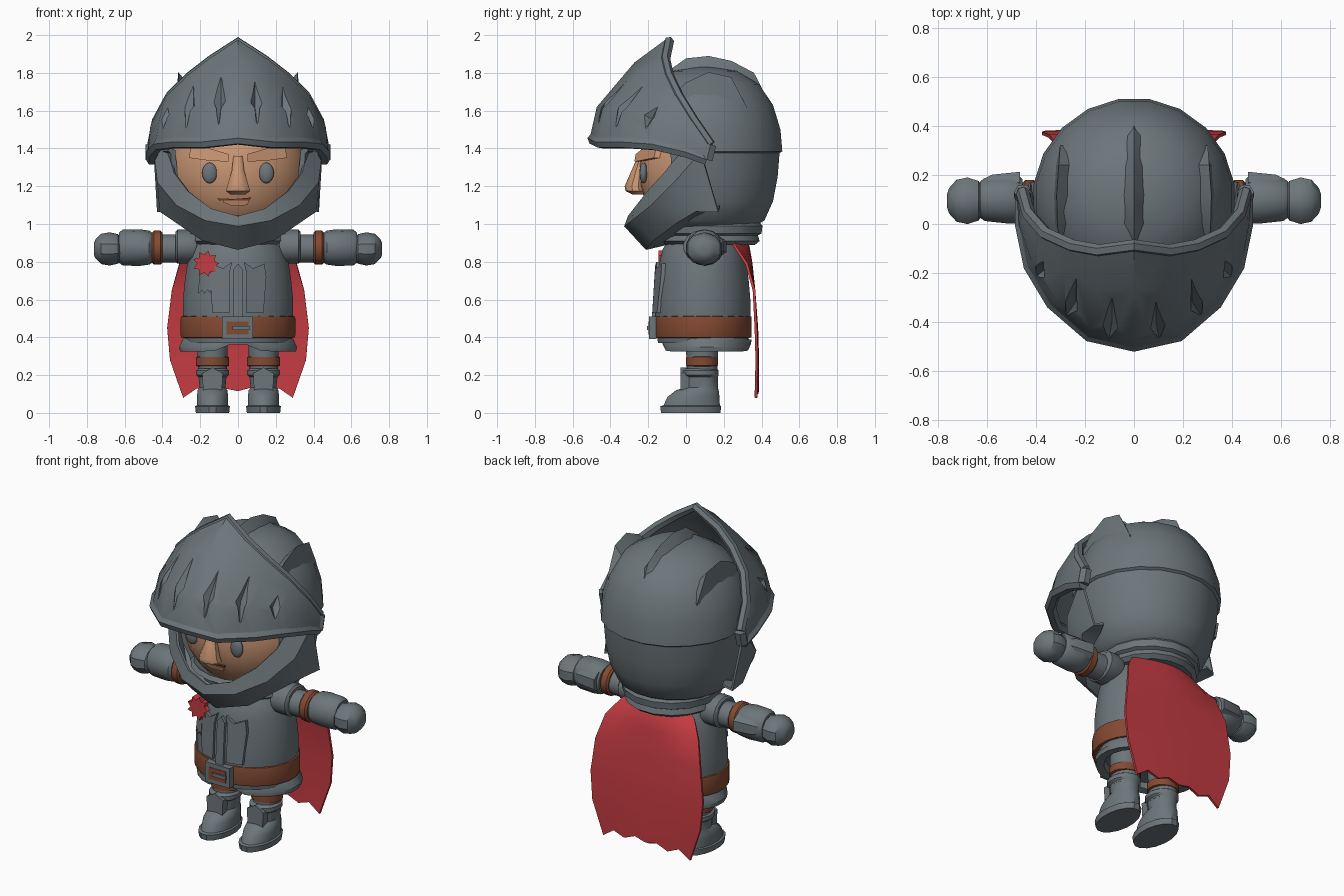
import bpy, bmesh, math
from mathutils import Vector as V

if "Cube" in bpy.data.objects:
    bpy.data.objects.remove(bpy.data.objects["Cube"])

def material(name, rgb):
    m = bpy.data.materials.new(name)
    m.diffuse_color = (*rgb, 1)
    m.use_nodes = True
    m.node_tree.nodes["Principled BSDF"].inputs["Base Color"].default_value = m.diffuse_color
    return m

STEEL = material("steel_grey", (0.15, 0.18, 0.195))
SKIN = material("skin", (0.58, 0.30, 0.17))
RED = material("cloth_red", (0.56, 0.045, 0.055))
LEATHER = material("leather_brown", (0.23, 0.068, 0.032))

def finish(o, mat, angle=35):
    """Apply modifiers, colour and smooth by angle."""
    bpy.ops.object.select_all(action='DESELECT')
    o.select_set(True)
    bpy.context.view_layer.objects.active = o
    bpy.ops.object.convert(target='MESH')
    o.data.materials.clear()
    o.data.materials.append(mat)
    bpy.ops.object.shade_smooth_by_angle(angle=math.radians(angle))
    return o

def mesh(name, verts, faces, mat=None, solid=0, offset=0, cutter=None, keep=None):
    bm = bmesh.new()
    vs = [bm.verts.new(v) for v in verts]
    for f in faces:
        bm.faces.new([vs[i] for i in f])
    bmesh.ops.recalc_face_normals(bm, faces=bm.faces[:])
    if keep:
        bad = [f for f in bm.faces if not keep(f.calc_center_median())]
        bmesh.ops.delete(bm, geom=bad, context='FACES')
    me = bpy.data.meshes.new(name)
    bm.to_mesh(me)
    o = bpy.data.objects.new(name, me)
    bpy.context.collection.objects.link(o)
    if solid:
        s = o.modifiers.new("thickness", 'SOLIDIFY')
        s.thickness, s.offset = solid, offset
    if cutter:
        b = o.modifiers.new("cut", 'BOOLEAN')
        b.object, b.solver = cutter, 'EXACT'
    return finish(o, mat) if mat else o

def grid(name, rows, mat, closed=False, caps=False, **kw):
    n = len(rows[0])
    faces = [(r*n + c, r*n + (c+1) % n, (r+1)*n + (c+1) % n, (r+1)*n + c)
             for r in range(len(rows)-1) for c in range(n if closed else n-1)]
    if caps:
        faces += [range(n), range((len(rows)-1)*n, len(rows)*n)]
    return mesh(name, [p for r in rows for p in r], faces, mat, **kw)

def tube(name, stations, mat, axis='Z', n=16, bend=None, **kw):
    """Elliptic rings (x, y, z, radius_a, radius_b) joined along an axis."""
    rows = []
    for x, y, z, a, b in stations:
        row = []
        for i in range(n):
            t = 2*math.pi*(i + 0.5)/n
            c, s = a*math.cos(t), b*math.sin(t)
            row.append(V((x+c, y+s, z)) if axis == 'Z' else V((x, y+c, z+s)))
        rows.append([bend(p) for p in row] if bend else row)
    return grid(name, rows, mat, closed=True, caps=True, **kw)

def lathe(name, prof, cx, cy, sy, mat, **kw):
    return tube(name, [(cx, cy, z, r, r*sy) for r, z in prof], mat, **kw)

def mirrored(half):
    return [(-x, y, z) for x, y, z in half[:0:-1]] + list(half)

def slab(name, pts, yf, thick, mat):
    """Plate of an x-z outline lying on a front surface."""
    n = len(pts)
    vs = [(x, yf(x, z) - thick, z) for x, z in pts] + [(x, yf(x, z) + 0.02, z) for x, z in pts]
    fs = [range(n), range(n, 2*n)] + [(i, (i+1) % n, (i+1) % n + n, i+n) for i in range(n)]
    return mesh(name, vs, fs, mat)

def rod(name, pts, r, mat):
    cu = bpy.data.curves.new(name, 'CURVE')
    cu.dimensions, cu.bevel_depth, cu.bevel_resolution, cu.use_fill_caps = '3D', r, 1, True
    sp = cu.splines.new('POLY')
    sp.points.add(len(pts)-1)
    for p, q in zip(sp.points, pts):
        p.co = (*q, 1)
    o = bpy.data.objects.new(name, cu)
    bpy.context.collection.objects.link(o)
    return finish(o, mat)

# Helmet dome, open at the face
DOME = [(.24, .97), (.32, 1.02), (.365, 1.12), (.39, 1.25), (.40, 1.375), (.415, 1.385),
        (.405, 1.5), (.365, 1.63), (.29, 1.74), (.17, 1.81), (.05, 1.83)]
lathe("helmet_dome", DOME, 0, .1, 1, STEEL, n=20, solid=.03, offset=-1,
      keep=lambda c: not (c.y < -.03 and 1.0 < c.z < 1.5))

# Crest ridges over the dome
def dome_z(x, y):
    return 1.38 + .45*math.sqrt(max(0, 1 - (x*x + (y-.1)**2)/.172))
for name, cx, w, ys, hs in (
        ("crest_middle", 0, .065, (-.12, 0, .12, .24, .36, .46), (.03, .06, .06, .06, .07, .0)),
        ("crest_left", -.29, .045, (-.12, 0, .12, .24, .32), (.02, .06, .10, .10, .0)),
        ("crest_right", .29, .045, (-.12, 0, .12, .24, .32), (.02, .06, .10, .10, .0))):
    rows = []
    for i, (y, h) in enumerate(zip(ys, hs)):
        k = w*(.35 if i in (0, len(ys)-1) else 1)
        x = cx*(1 - .25*abs(y-.08))
        rows.append([(x-k, y, dome_z(abs(x-k), y) - .03), (x + .1*cx, y, dome_z(x, y) + h),
                     (x+k, y, dome_z(abs(x+k), y) - .03)])
    grid(name, rows, STEEL, closed=True, caps=True)

# Visor with cut slits and a raised rim
VIS = [[(0, -.49, 1.45), (.18, -.45, 1.43), (.33, -.32, 1.43), (.42, -.17, 1.42), (.455, 0, 1.38), (.455, .11, 1.34)],
       [(0, -.455, 1.61), (.17, -.41, 1.60), (.30, -.30, 1.58), (.40, -.15, 1.54), (.45, 0, 1.46), (.46, .12, 1.37)],
       [(0, -.26, 1.84), (.15, -.25, 1.77), (.27, -.18, 1.70), (.38, -.08, 1.62), (.445, .02, 1.51), (.46, .125, 1.39)],
       [(0, -.09, 1.965), (.14, -.11, 1.87), (.25, -.09, 1.785), (.36, -.04, 1.68), (.43, .04, 1.55), (.455, .13, 1.42)]]

def vis(u, v):
    a = min(abs(u), 4.999)
    i, j = int(a), min(int(v), 2)
    top, low = [V(VIS[k][i]).lerp(V(VIS[k][i+1]), a-i) for k in (j+1, j)]
    p = low.lerp(top, v-j)
    return V((math.copysign(p.x, u), p.y, p.z))

cv, cf = [], []
for u, v0, vm, v1 in ((.55, .4, 1.15, 1.9), (1.6, .35, 1.15, 2.1), (2.7, .5, 1.1, 1.7)):
    for s in (-1, 1):
        m = vis(s*u, vm)
        across = (vis(s*u + .1, vm) - vis(s*u - .1, vm)).normalized()
        nrm = across.cross(vis(s*u, vm+.2) - vis(s*u, vm-.2)).normalized()
        if nrm.dot(m - V((0, .1, 1.4))) < 0:
            nrm = -nrm
        k = len(cv)
        cv += [vis(s*u, v0) + nrm*.025, vis(s*u, v1) + nrm*.025, m + across*.032 + nrm*.02,
               m - across*.032 + nrm*.02, m + nrm*.07, m - nrm*.012]
        cf += [(k+e, k+a, k+b) for e in (0, 1) for a in (2, 3) for b in (4, 5)]
slits = mesh("slit_cutter", cv, cf)
slits.hide_render = True
grid("visor", [mirrored(r) for r in VIS], STEEL, solid=.04, cutter=slits)
bpy.data.objects.remove(slits)
rod("visor_lower_rim", mirrored(VIS[0]), .032, STEEL)
rod("visor_upper_rim", mirrored(VIS[3]), .027, STEEL)
for s in (-1, 1):
    rod("visor_end_rim", [(s*x, y, z) for x, y, z in (VIS[0][5], VIS[3][5])], .035, STEEL)

# Chin guard
CHIN = [[(0, -.30, 1.04), (.14, -.27, 1.08), (.26, -.20, 1.17), (.335, -.11, 1.27), (.37, -.01, 1.40)],
        [(0, -.32, .99), (.17, -.28, 1.02), (.32, -.18, 1.10), (.42, -.06, 1.22), (.44, .08, 1.38)],
        [(0, -.21, .87), (.19, -.17, .92), (.32, -.05, 1.01), (.41, .05, 1.07), (.425, .17, 1.07)],
        [(0, 0, .92), (.14, 0, .96), (.26, .05, 1.02), (.34, .12, 1.08), (.37, .18, 1.09)]]
grid("chin_guard", [mirrored(r) for r in CHIN], STEEL, solid=.015)

# Head and face
bpy.ops.mesh.primitive_uv_sphere_add(segments=24, ring_count=14, location=(0, .1, 1.28))
head = bpy.context.object
head.name, head.scale = "head", (.37, .35, .37)
finish(head, SKIN)
def face_y(x, z):
    return .1 - .35*math.sqrt(max(0, 1 - (x/.37)**2 - ((z-1.28)/.37)**2))
for s in (-1, 1):
    bpy.ops.mesh.primitive_uv_sphere_add(segments=12, ring_count=8, location=(s*.15, face_y(.15, 1.27) - .005, 1.27))
    eye = bpy.context.object
    eye.name, eye.scale = "eye", (.04, .022, .055)
    finish(eye, STEEL)
    slab("eyebrow", [(s*x, z) for x, z in ((.05, 1.33), (.05, 1.37), (.15, 1.40), (.25, 1.41), (.26, 1.35), (.15, 1.335))],
         face_y, .03, SKIN)
tube("nose", [(0, -.235, 1.36, .025, .02), (0, -.255, 1.28, .035, .035), (0, -.27, 1.20, .06, .055),
              (0, -.265, 1.175, .068, .055), (0, -.25, 1.155, .04, .03)], SKIN, n=10)
slab("lower_lip", [(-.08, 1.115), (-.08, 1.125), (.06, 1.125), (.05, 1.10), (-.03, 1.095)], face_y, .012, SKIN)
slab("mouth_line", [(-.11, 1.135), (-.02, 1.133), (.07, 1.14), (.06, 1.125), (-.02, 1.122), (-.10, 1.125)], face_y, .008, LEATHER)

# Torso, collar, belt and skirt
TORSO = [(.28, .37), (.295, .45), (.295, .6), (.285, .7), (.272, .79), (.25, .87), (.2, .93), (.15, 1.0)]
lathe("torso", TORSO, 0, .09, .86, STEEL, n=20)
def torso_y(x, z):
    for (r0, z0), (r1, z1) in zip(TORSO, TORSO[1:]):
        if z <= z1:
            r = r0 + (r1-r0)*(z-z0)/(z1-z0)
            break
    return .09 - .86*math.sqrt(max(0, r*r - x*x))
lathe("collar", [(.24, .89), (.265, .91), (.255, .94), (.275, .95), (.28, .99), (.25, 1.03)], 0, .13, 1, STEEL, n=16)
lathe("belt", [(.28, .395), (.303, .40), (.306, .41), (.306, .50), (.303, .51), (.28, .515)], 0, .09, .85, LEATHER, n=24)
def arch(p):
    if p.z < .37:
        p.z += .055*max(0, 1 - abs(p.x)/.13)
    return p
lathe("skirt", [(.27, .43), (.295, .39), (.315, .35), (.31, .325), (.26, .33), (.25, .37)], 0, .11, .76, STEEL, n=24, bend=arch)
for s in (-1, 1):
    slab("chest_panel", [(s*x, z) for x, z in ((.045, .53), (.045, .74), (.03, .80), (.08, .765), (.14, .79), (.15, .72), (.135, .53))],
         torso_y, .018, STEEL)
slab("chest_strip", [(-.025, .5), (-.025, .76), (0, .79), (.025, .76), (.025, .5)], torso_y, .018, STEEL)
flat = lambda x, z: -.175
def box(x0, x1, z0, z1):
    return [(x0, z0), (x1, z0), (x1, z1), (x0, z1)]
slab("buckle", box(-.085, .08, .39, .51), flat, .02, STEEL)
slab("buckle_inset", box(-.06, .055, .415, .485), flat, .023, LEATHER)
slab("buckle_tongue", box(-.03, .06, .44, .46), flat, .032, STEEL)

# Rosette with ribbon tails
slab("rosette", [(-.17 + r*math.cos(i*math.pi/9), .79 + r*math.sin(i*math.pi/9))
                 for i in range(18) for r in ((.07, .048)[i % 2],)], lambda x, z: -.10, .045, RED)
for x in (-.19, -.16):
    slab("ribbon_tail", [(x-.015, .74), (x-.02, .63), (x, .65), (x+.015, .63), (x+.015, .74)], torso_y, .02, STEEL)

# Cape with a ragged hem
HEM = (0, .05, .02, .05, .035, .055, .025, .05, 0)
rows = []
for z, w, yc, ye in ((.92, .17, .30, .24), (.88, .24, .33, .26), (.79, .31, .345, .32), (.65, .35, .36, .36),
                     (.45, .375, .375, .37), (.28, .36, .38, .375), (.08, .29, .38, .37)):
    rows.append([(w*t, yc + (ye-yc)*t*t, z + (HEM[i] if z < .1 else 0))
                 for i in range(9) for t in ((i-4)/4,)])
grid("cape", rows, RED, solid=.014)

# Arms and legs, one of each per side
for s in (-1, 1):
    def arm(name, st, mat, n=14):
        tube(name, [(s*x, y, z, a, b) for x, y, z, a, b in st], mat, axis='X', n=n)
    arm("upper_arm", [(.18, .09, .87, .08, .075), (.44, .09, .87, .075, .075)], STEEL)
    arm("shoulder_guard", [(.22, .09, .88, .095, .085), (.24, .09, .88, .105, .09), (.32, .09, .88, .105, .09),
                           (.33, .09, .88, .09, .08)], STEEL)
    arm("arm_strap", [(.40, .09, .875, .08, .08), (.41, .09, .875, .092, .09), (.445, .09, .875, .092, .09),
                      (.455, .09, .875, .08, .08)], LEATHER)
    arm("forearm", [(.455, .1, .875, .085, .08), (.47, .1, .875, .10, .09), (.52, .1, .875, .10, .097),
                    (.61, .1, .875, .09, .095), (.63, .1, .875, .075, .08)], STEEL)
    arm("forearm_guard", [(.465, .17, .88, .05, .06), (.58, .165, .88, .042, .055), (.61, .16, .88, .03, .04)], STEEL, 6)
    arm("fist", [(.61, .095, .868, .05, .05), (.635, .095, .868, .085, .078), (.68, .095, .868, .10, .088),
                 (.725, .095, .868, .09, .08), (.755, .095, .868, .055, .05), (.763, .095, .868, .03, .03)], STEEL, 10)
    x = s*.135
    tube("leg", [(x, .085, .18, .075, .08), (x, .085, .42, .085, .09)], STEEL)
    tube("leg_strap", [(x, .085, z, r, r*.95) for z, r in ((.245, .075), (.25, .09), (.295, .09), (.30, .075))], LEATHER)
    tube("boot", [(x, y, z, a, b) for y, z, a, b in (
        (.025, 0, .09, .16), (.025, .035, .094, .165), (.03, .04, .085, .152), (.04, .085, .085, .14),
        (.06, .12, .08, .115), (.08, .135, .07, .09), (.08, .19, .075, .09), (.075, .20, .088, .10),
        (.075, .225, .088, .10), (.075, .235, .075, .085))], STEEL)
    slab("shin_plate", [(x + a, z) for a, z in ((-.05, .12), (.05, .12), (.055, .21), (0, .24), (-.055, .21))],
         lambda x, z: -.005, .025, STEEL)
